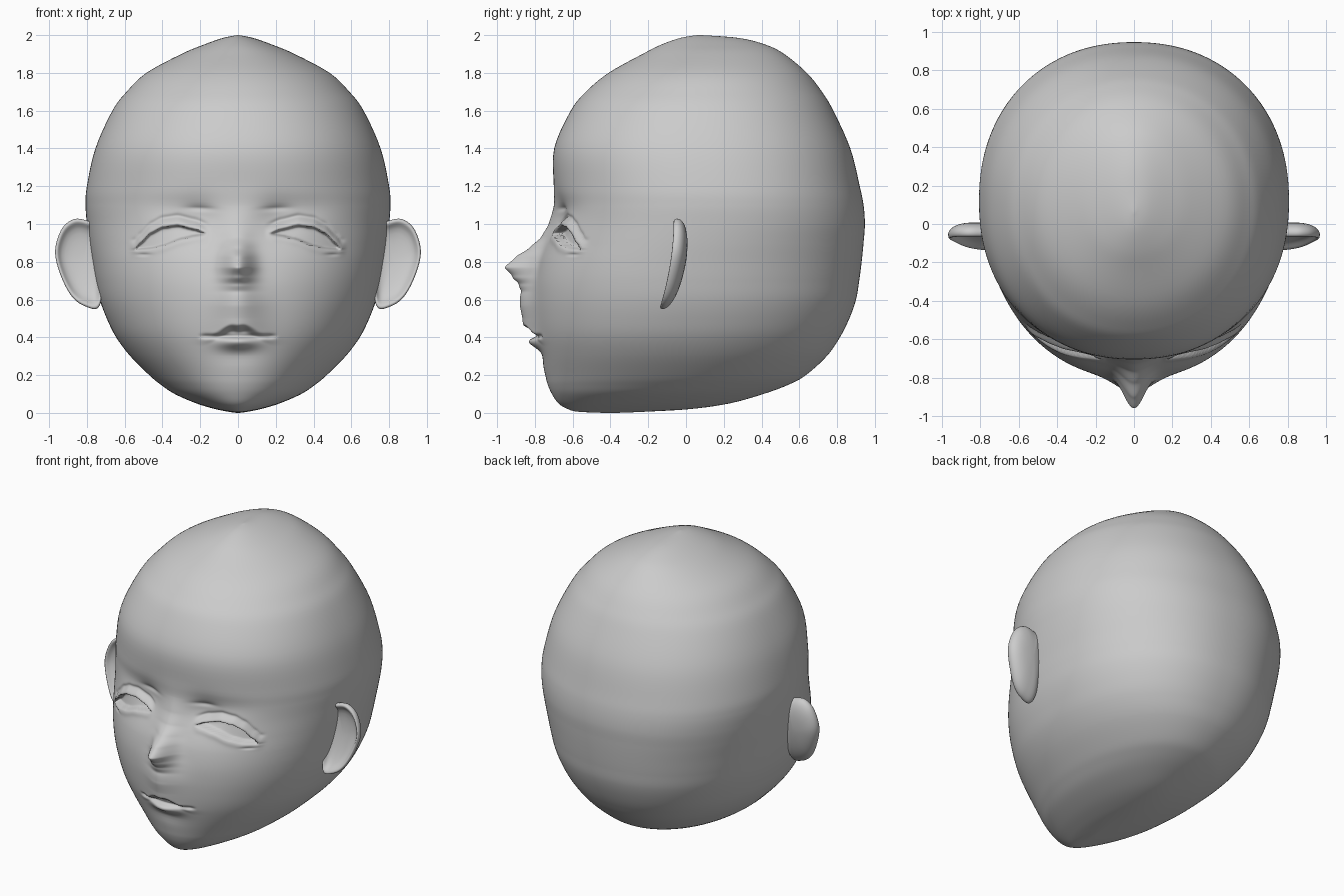
import bpy, bmesh, math

if "Cube" in bpy.data.objects:
    bpy.data.objects.remove(bpy.data.objects["Cube"])


def catmull(p0, p1, p2, p3, t):
    return [0.5 * (2*b + (c-a)*t + (2*a-5*b+4*c-d)*t*t + (3*b-a-3*c+d)*t**3)
            for a, b, c, d in zip(p0, p1, p2, p3)]


def smooth(t):
    t = min(1, max(0, t))
    return t * t * (3 - 2 * t)


def gauss(v, s):
    return math.exp(-(v / s) ** 2)


def lerp(pts, v):
    if v <= pts[0][0]:
        return pts[0][1]
    for (a, p), (b, q) in zip(pts, pts[1:]):
        if v <= b:
            return p + (q - p) * smooth_mix((v - a) / (b - a))
    return pts[-1][1]


def smooth_mix(t):
    return 0.6 * t + 0.4 * smooth(t)


def finish(bm, name):
    bmesh.ops.recalc_face_normals(bm, faces=bm.faces[:])
    me = bpy.data.meshes.new(name)
    bm.to_mesh(me)
    bm.free()
    for p in me.polygons:
        p.use_smooth = True
    ob = bpy.data.objects.new(name, me)
    bpy.context.collection.objects.link(ob)
    return ob


def skin(bm, rings, first, last):
    n = len(rings[0])
    for r, s in zip(rings, rings[1:]):
        for i in range(n):
            j = (i + 1) % n
            bm.faces.new((r[i], r[j], s[j], s[i]))
    for pole, ring in ((first, rings[0]), (last, rings[-1])):
        v = bm.verts.new(pole)
        for i in range(n):
            bm.faces.new((v, ring[i], ring[(i + 1) % n]))


# Skull levels: height, front y, back y, half width
LEVELS = [
    (0, -.43, -.37, .008), (.006, -.57, -.22, .05), (.02, -.625, .02, .12),
    (.05, -.675, .23, .22), (.1, -.71, .41, .335), (.15, -.732, .545, .41),
    (.2, -.745, .635, .47), (.3, -.768, .745, .57), (.4, -.788, .815, .645),
    (.5, -.80, .865, .695), (.6, -.805, .90, .732), (.7, -.80, .917, .755),
    (.8, -.78, .93, .772), (.9, -.745, .94, .788), (1, -.715, .947, .80),
    (1.1, -.70, .94, .807), (1.2, -.70, .92, .80), (1.4, -.698, .87, .755),
    (1.6, -.61, .78, .665), (1.7, -.53, .72, .59), (1.8, -.41, .64, .485),
    (1.9, -.23, .52, .30), (1.95, -.13, .42, .18), (1.985, -.03, .28, .08),
    (2.0, .06, .08, .005)]

# Face curves: nose height and spread by z, eyelid edges by x
NOSE = [(.5, 0), (.58, .01), (.64, .025), (.68, .06), (.72, .115), (.77, .172),
        (.825, .13), (.873, .075), (.93, .032), (1.0, .013), (1.1, 0)]
SPREAD = [(.55, .09), (.68, .085), (.78, .075), (.88, .075), (1.0, .08)]
UPPER = [(.16, .947), (.23, .972), (.32, .993), (.40, .982), (.46, .952), (.52, .895), (.545, .865)]
LOWER = [(.16, .947), (.22, .938), (.295, .922), (.40, .885), (.46, .87), (.545, .863)]


def relief(x, z):
    """Outward (toward -y) displacement of the face."""
    x = abs(x)
    if x > .75 or z < .2 or z > 1.35:
        return 0
    # nose
    d = lerp(NOSE, z) * gauss(x, lerp(SPREAD, z))
    # muzzle and cupid's bow upper lip
    edge = .482 - .08 * smooth(x / .2) - .012 * gauss(x, .03)
    fade = smooth((.76 - z) / .2)
    muzzle = .066 * gauss(x, .125) * fade
    d += muzzle * smooth((z - edge + .05) / .05)
    # lower lip, mouth line and fold below
    d += .047 * gauss(x, .10) * gauss(z - .375, .035)
    d -= .018 * gauss(z - .405, .011) * smooth((.22 - x) / .06)
    d -= .008 * gauss(x, .12) * gauss(z - .3, .04)
    # eye sockets and brow fold
    d -= .036 * gauss(x - .21, .11) * gauss(z - 1.03, .10)
    d -= .012 * gauss(x - .36, .14) * gauss(z - 1.08, .07)
    brow = 1.085 - .3 * (x - .27) ** 2
    d -= .010 * gauss(z - brow, .014) * gauss(x - .2, .07)
    # eyelids and eye openings
    if .12 < x < .6:
        up, low = lerp(UPPER, x), lerp(LOWER, x)
        ends = smooth((x - .14) / .06) * smooth((.58 - x) / .05)
        d += .016 * gauss(z - up - .012, .02) * ends
        d += .006 * gauss(z - low + .015, .02) * ends
        d -= .010 * gauss(z - up - .05, .012) * ends
        inside = min(up - z, z - low)
        d -= .045 * smooth(inside / .012 + .3) * ends
        d -= .010 * gauss(z - .838, .007) * gauss(x - .5, .035)
    return d


# Head
bm = bmesh.new()
COLS = 360
rows = []
for i in range(len(LEVELS) - 1):
    ps = [LEVELS[min(max(i + k, 0), len(LEVELS) - 1)] for k in (-1, 0, 1, 2)]
    # non-uniform spacing is handled by keeping z linear in a segment
    n = 16 if .3 <= LEVELS[i][0] < 1.1 else 5
    for k in range(n):
        rows.append(catmull(*ps, k / n))
rows.append(list(LEVELS[-1]))
rings = []
for z, f, b, w in rows:
    cy, ry = (f + b) / 2, (b - f) / 2
    p = 2 + .17 * smooth(z / .5) * smooth((1.9 - z) / .5)
    ring = []
    for c in range(COLS):
        a = 2 * math.pi * c / COLS
        a -= .45 * math.sin(a)
        s, co = math.sin(a), math.cos(a)
        r = (abs(s) ** p + abs(co) ** p) ** (-1 / p)
        x, y = w * s * r, cy - ry * co * r
        if co > 0:
            y -= relief(x, z) * smooth(co * 4)
        ring.append(bm.verts.new((x, y, max(z, 0))))
    rings.append(ring)
skin(bm, rings, (0, -.40, 0), (0, .07, 2))
finish(bm, "head")

# Ears: outline (x, z) and cup section (scale, y offset) from back to front
OUTLINE = [(.76, .99), (.80, 1.02), (.87, 1.028), (.935, .975), (.97, .86),
           (.945, .74), (.885, .62), (.81, .562), (.73, .565), (.72, .78)]
CUP = [(.2, .045), (.5, .041), (.75, .030), (.92, .013), (1, -.010), (.985, -.032),
       (.93, -.04), (.86, -.03), (.77, -.008), (.5, .004), (.2, .008)]
CX, CZ = .82, .81
outline = []
for i in range(len(OUTLINE)):
    ps = [OUTLINE[(i + k) % len(OUTLINE)] for k in (-1, 0, 1, 2)]
    outline += [catmull(*ps, k / 5) for k in range(5)]


def ear_point(side, x, z, y):
    return (side * x, -.028 - .33 * max(0, 1.03 - z) ** 2 + y, z)


for side, name in ((1, "ear_left"), (-1, "ear_right")):
    bm = bmesh.new()
    rings = [[bm.verts.new(ear_point(side, CX + (x - CX) * s, CZ + (z - CZ) * s, y))
              for x, z in outline] for s, y in CUP]
    skin(bm, rings, ear_point(side, CX, CZ, .046), ear_point(side, CX, CZ, .009))
    ear = finish(bm, name)
    ear.modifiers.new("smooth", 'SUBSURF').levels = 1
    ear.modifiers["smooth"].render_levels = 1
